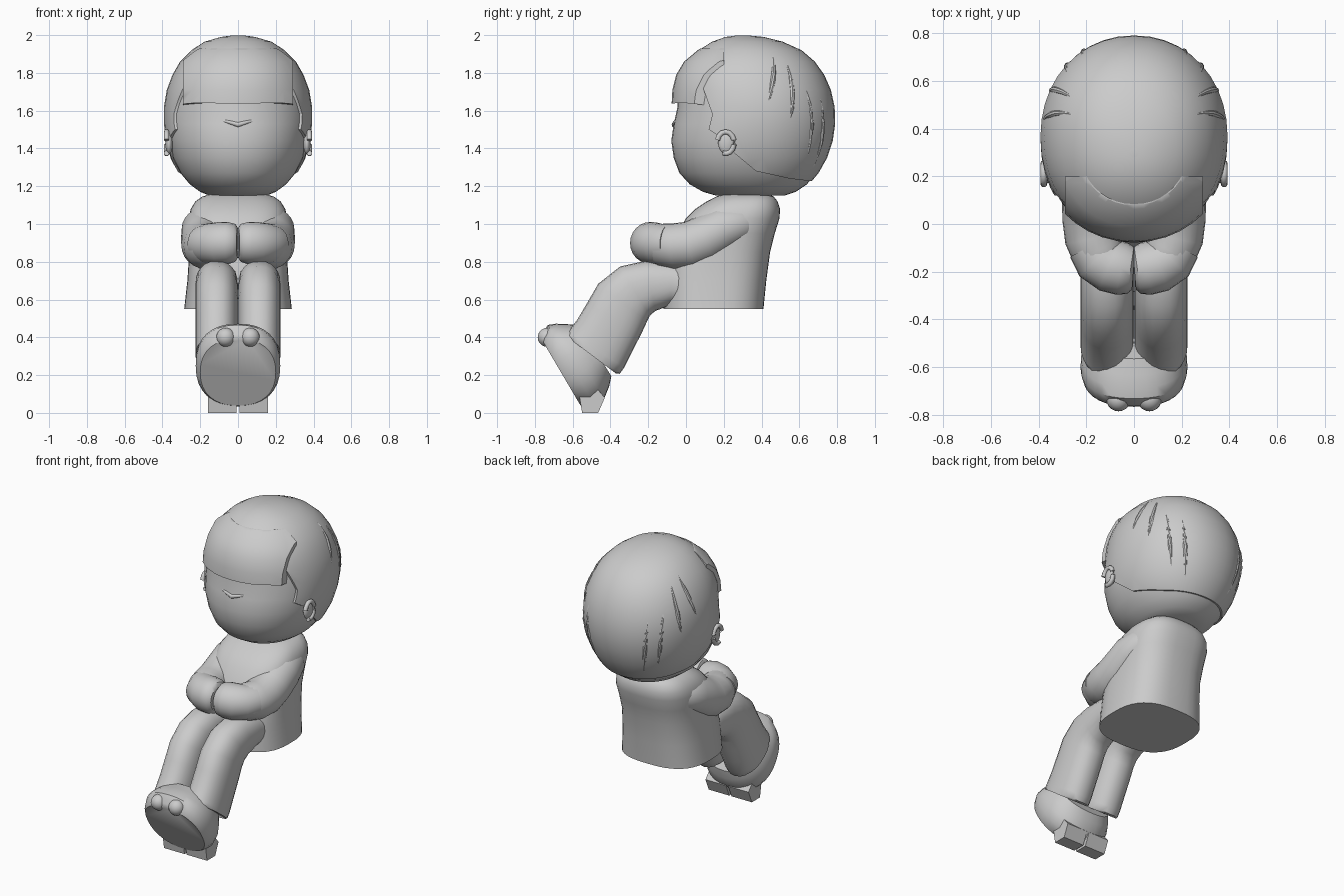
import bpy, bmesh
from math import cos, sin, pi, radians
from mathutils import Vector

if "Cube" in bpy.data.objects:
    bpy.data.objects.remove(bpy.data.objects["Cube"])

GREY = (0.6, 0.6, 0.6, 1)
mat = bpy.data.materials.new("plain grey")
mat.use_nodes = True
mat.diffuse_color = GREY
mat.node_tree.nodes["Principled BSDF"].inputs["Base Color"].default_value = GREY


def finish(bm, name, angle=40, mirror=False):
    bmesh.ops.recalc_face_normals(bm, faces=bm.faces[:])
    me = bpy.data.meshes.new(name)
    bm.to_mesh(me)
    bm.free()
    ob = bpy.data.objects.new(name, me)
    bpy.context.collection.objects.link(ob)
    me.materials.append(mat)
    if mirror:
        ob.modifiers.new("mirror", 'MIRROR')
        ob.modifiers["mirror"].use_mirror_merge = False
    smooth(ob, angle)
    return ob


def select(ob):
    bpy.ops.object.select_all(action='DESELECT')
    ob.select_set(True)
    bpy.context.view_layer.objects.active = ob


def smooth(ob, angle):
    select(ob)
    bpy.ops.object.shade_smooth_by_angle(angle=radians(angle))


def skin(rings, name, **kw):
    """Closed surface through a list of rings of points."""
    bm = bmesh.new()
    loops = [[bm.verts.new(p) for p in ring] for ring in rings]
    n = len(loops[0])
    for a, b in zip(loops, loops[1:]):
        for i in range(n):
            j = (i + 1) % n
            bm.faces.new((a[i], a[j], b[j], b[i]))
    bm.faces.new(loops[0])
    bm.faces.new(loops[-1])
    return finish(bm, name, **kw)


def power(c, e):
    return (1 if c > 0 else -1) * abs(c) ** (2 / e)


def section(row, a, e=2.1, grow=0.0):
    """Point of a horizontal section: height, half width, front, back."""
    z, w, f, b = row
    return Vector(((w + grow) * power(cos(a), e),
                   (f + b) / 2 + ((b - f) / 2 + grow) * power(sin(a), e), z))


def stack(rows, name, e=2.1, grow=lambda z: 0, n=40, **kw):
    return skin([[section(r, 2 * pi * i / n, e, grow(r[0])) for i in range(n)]
                 for r in rows], name, **kw)


def tube(path, name, e=2.0, n=24, **kw):
    """Sweep along x, y, z, side radius, upright radius."""
    pts = [Vector(p[:3]) for p in path]
    rings = []
    for i, p in enumerate(path):
        t = (pts[min(i + 1, len(pts) - 1)] - pts[max(i - 1, 0)]).normalized()
        v = (Vector((0, 0, 1)) - t * t.z).normalized()
        u = t.cross(v)
        rings.append([pts[i] + u * p[3] * power(cos(2 * pi * k / n), e)
                      + v * p[-1] * power(sin(2 * pi * k / n), e) for k in range(n)])
    return skin(rings, name, **kw)


def ball(name, loc, size, mirror=True):
    bm = bmesh.new()
    bmesh.ops.create_uvsphere(bm, u_segments=20, v_segments=12, radius=1)
    bmesh.ops.scale(bm, vec=size, verts=bm.verts)
    bmesh.ops.translate(bm, vec=loc, verts=bm.verts)
    return finish(bm, name, mirror=mirror)


def prism(profile, half, name, shift=0, mirror=False):
    """Side profile of y, z points extruded across x."""
    return skin([[(x, y, z) for y, z in profile] for x in (shift - half, shift + half)],
                name, mirror=mirror)


def carve(ob, cutter, operation):
    cutter.hide_render = True
    m = ob.modifiers.new("carve", 'BOOLEAN')
    m.object, m.operation, m.solver = cutter, operation, 'EXACT'
    select(ob)
    bpy.ops.object.modifier_apply(modifier="carve")
    bpy.data.objects.remove(cutter)
    smooth(ob, 40)


# Head: skull, cap of hair cut along the hairline, thicker fringe
HEAD = [(1.15, 0.15, 0.16, 0.52), (1.17, 0.2, 0.09, 0.58), (1.21, 0.255, 0.02, 0.64),
        (1.27, 0.305, -0.035, 0.69), (1.35, 0.345, -0.065, 0.735), (1.44, 0.37, -0.078, 0.765),
        (1.53, 0.38, -0.065, 0.778), (1.62, 0.38, -0.045, 0.775), (1.71, 0.365, -0.04, 0.755),
        (1.79, 0.335, -0.02, 0.72), (1.86, 0.295, 0.02, 0.67), (1.92, 0.235, 0.08, 0.6),
        (1.965, 0.165, 0.15, 0.5), (1.99, 0.08, 0.22, 0.4), (1.998, 0.02, 0.28, 0.32)]
stack(HEAD, "head")
hair = stack(HEAD, "hair", grow=lambda z: 0.012)
face = [(-0.4, 1), (-0.4, 1.72), (0.09, 1.72), (0.14, 1.58), (0.12, 1.5), (0.2, 1.45),
        (0.25, 1.38), (0.37, 1.28), (0.55, 1.24), (0.9, 1.2), (0.9, 1)]
carve(hair, prism(face, 0.6, "face_cutter"), 'DIFFERENCE')
fringe = stack(HEAD, "fringe", grow=lambda z: min(0.032, 0.012 + max(0, 1.95 - z) * 0.2))
carve(fringe, prism([(-0.4, 1.635), (-0.4, 1.93), (0.2, 1.93), (0.2, 1.62), (0, 1.64)],
                    0.29, "fringe_cutter"), 'INTERSECT')


def on_head(z, a, grow):
    for lo, hi in zip(HEAD, HEAD[1:]):
        if lo[0] <= z <= hi[0]:
            k = (z - lo[0]) / (hi[0] - lo[0])
            return section([p + (q - p) * k for p, q in zip(lo, hi)], a, grow=grow)


# Raised locks on the sides and back of the hair
for i, (a0, a1, low, high) in enumerate([(8, 22, 1.62, 1.9), (25, 33, 1.52, 1.88),
                                         (48, 42, 1.32, 1.75), (62, 56, 1.27, 1.7)]):
    path = []
    for k in range(9):
        t = k / 8
        p = on_head(low + (high - low) * t, radians(a0 + (a1 - a0) * t), 0.006)
        path.append((*p, 0.002 + 0.012 * sin(pi * t)))
    tube(path, f"hair_lock_{i + 1}", n=8, mirror=True)

# Brow crease and ears
tube([(-0.12, -0.03, 1.555, 0.004), (-0.05, -0.058, 1.54, 0.009), (0, -0.062, 1.525, 0.014),
      (0.05, -0.058, 1.54, 0.009), (0.12, -0.03, 1.555, 0.004)], "brow_crease", n=10)
ball("ear", (0.365, 0.215, 1.43), (0.02, 0.045, 0.06))
rim = [(0.378, 0.21 + 0.045 * cos(a), 1.43 + 0.058 * sin(a), 0.014)
       for a in [radians(-110 + 25 * k) for k in range(12)]]
tube(rim, "ear_rim", n=10, mirror=True)

# Torso with a flat base
stack([(0.55, 0.285, -0.12, 0.41), (0.7, 0.268, -0.12, 0.425), (0.85, 0.258, -0.1, 0.445),
       (0.95, 0.26, -0.05, 0.47), (1.03, 0.262, 0, 0.495), (1.08, 0.25, 0.05, 0.498),
       (1.12, 0.225, 0.11, 0.485), (1.145, 0.19, 0.16, 0.465), (1.16, 0.14, 0.2, 0.43)],
      "torso", e=2.7)

# Sleeves and clasped hands
tube([(0.16, 0.36, 1.02, 0.06), (0.175, 0.3, 1.005, 0.095), (0.18, 0.2, 0.975, 0.118),
      (0.177, 0.1, 0.92, 0.125), (0.174, 0.02, 0.888, 0.126), (0.168, -0.06, 0.882, 0.122),
      (0.145, -0.12, 0.888, 0.116), (0.12, -0.145, 0.89, 0.105)], "sleeve", mirror=True)
tube([(0.18, -0.09, 0.895, 0.1), (0.15, -0.145, 0.895, 0.108), (0.1, -0.175, 0.897, 0.113),
      (0.05, -0.188, 0.9, 0.111), (0.015, -0.194, 0.9, 0.1), (0.002, -0.195, 0.9, 0.08)],
     "hand", mirror=True)

# Trouser legs with a hem
LEG = [(0.06, 0.67, 0.09), (-0.08, 0.685, 0.115), (-0.19, 0.672, 0.135), (-0.27, 0.645, 0.152),
       (-0.335, 0.585, 0.163), (-0.38, 0.5, 0.165), (-0.43, 0.41, 0.168), (-0.475, 0.335, 0.176),
       (-0.492, 0.312, 0.176), (-0.498, 0.304, 0.16)]
tube([(0.113, y, z, 0.112, r) for y, z, r in LEG], "trouser_leg", e=2.3, mirror=True)

# Shoes: joined body with a flat sole, toe caps and heels
tube([(0, -0.48, 0.33, 0.18, 0.16), (0, -0.52, 0.305, 0.205, 0.2),
      (0, -0.56, 0.275, 0.222, 0.235), (0, -0.605, 0.25, 0.224, 0.25),
      (0, -0.645, 0.225, 0.212, 0.225), (0, -0.662, 0.215, 0.2, 0.205)], "shoes", e=2.3, n=32)
ball("toe_cap", (0.065, -0.735, 0.4), (0.05, 0.05, 0.05))
prism([(-0.55, 0), (-0.465, 0), (-0.43, 0.08), (-0.48, 0.14), (-0.57, 0.12)],
      0.075, "heel", shift=0.083, mirror=True)
